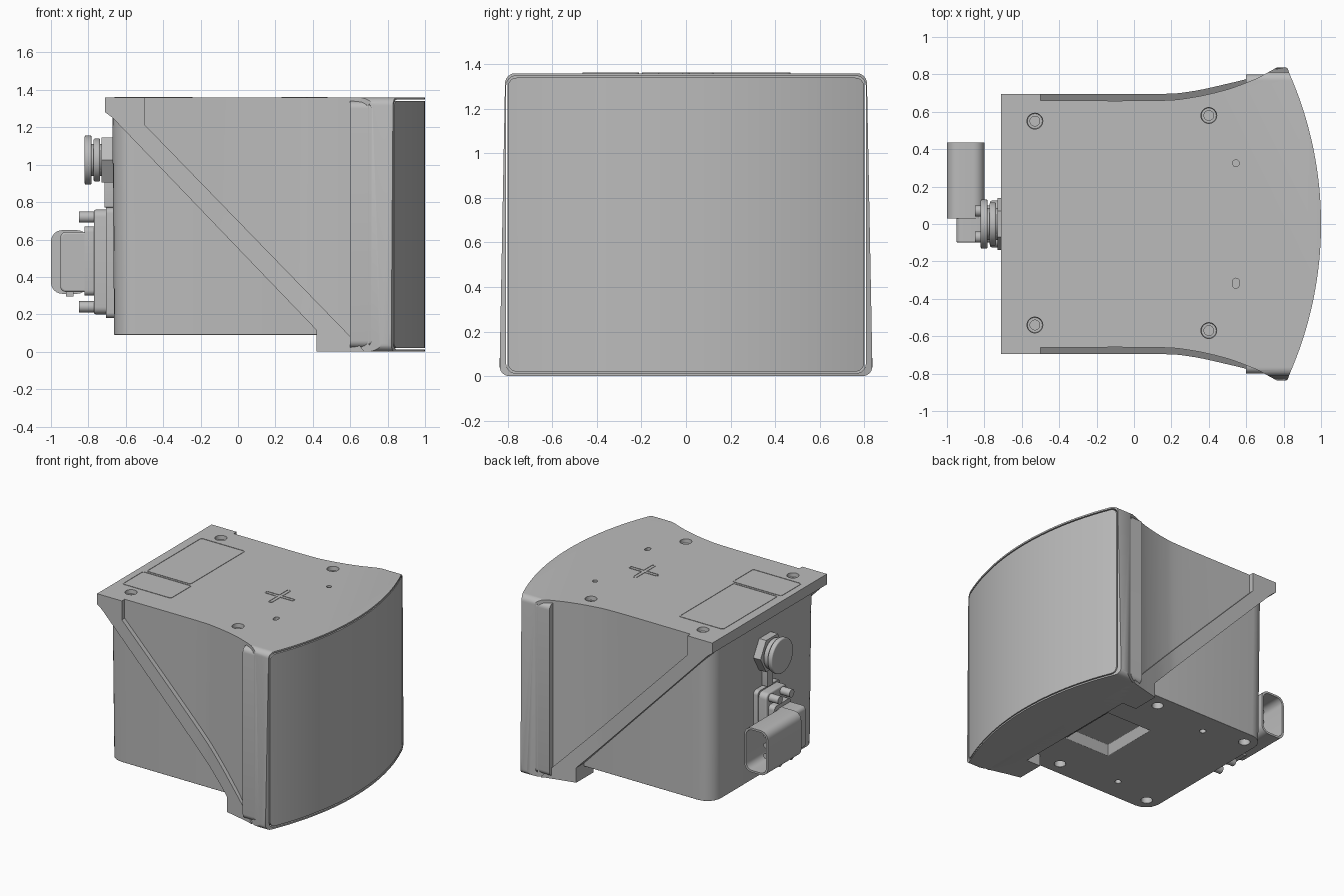
import bpy, bmesh, math
from mathutils import Vector

if "Cube" in bpy.data.objects:
    bpy.data.objects.remove(bpy.data.objects["Cube"], do_unlink=True)

grey = bpy.data.materials.new("housing grey")
grey.use_nodes = True
colour = (0.5, 0.5, 0.5, 1)
grey.diffuse_color = colour
grey.node_tree.nodes["Principled BSDF"].inputs["Base Color"].default_value = colour


def prism(name, pts, axis, lo, hi, taper=1.0):
    """Extrude a closed 2D outline along an axis; taper scales the low end."""
    place = {"x": lambda a, b, h: (h, a, b),
             "y": lambda a, b, h: (a, h, b),
             "z": lambda a, b, h: (a, b, h)}[axis]
    n = len(pts)
    ca, cb = sum(p[0] for p in pts) / n, sum(p[1] for p in pts) / n
    bm = bmesh.new()
    low = [bm.verts.new(place(ca + (a - ca) * taper, cb + (b - cb) * taper, lo)) for a, b in pts]
    high = [bm.verts.new(place(a, b, hi)) for a, b in pts]
    bm.faces.new(low)
    bm.faces.new(high)
    for i in range(n):
        j = (i + 1) % n
        bm.faces.new((low[i], low[j], high[j], high[i]))
    bmesh.ops.recalc_face_normals(bm, faces=bm.faces)
    mesh = bpy.data.meshes.new(name)
    bm.to_mesh(mesh)
    bm.free()
    obj = bpy.data.objects.new(name, mesh)
    bpy.context.collection.objects.link(obj)
    mesh.materials.append(grey)
    return obj


def rounded(corners, r, steps=6):
    """Round the corners of a convex outline."""
    out = []
    for i, c in enumerate(corners):
        c = Vector(c)
        p = c + (Vector(corners[i - 1]) - c).normalized() * r
        q = c + (Vector(corners[(i + 1) % len(corners)]) - c).normalized() * r
        k = 0.45  # blend towards a circular corner
        for s in range(steps + 1):
            t = s / steps
            u = p.lerp(c, 1 - k), q.lerp(c, 1 - k)
            out.append(tuple(p * (1 - t) ** 3 + u[0] * 3 * t * (1 - t) ** 2
                             + u[1] * 3 * t * t * (1 - t) + q * t ** 3))
    return out


def rect(a0, a1, b0, b1, r=0.0):
    c = [(a0, b0), (a1, b0), (a1, b1), (a0, b1)]
    return rounded(c, r) if r else c


def circle(a, b, r, n=32):
    return [(a + r * math.cos(math.tau * i / n), b + r * math.sin(math.tau * i / n)) for i in range(n)]


def combine(obj, tools, mode="DIFFERENCE"):
    """Apply booleans and drop the tools."""
    bpy.context.view_layer.objects.active = obj
    for tool in tools:
        m = obj.modifiers.new("cut", "BOOLEAN")
        m.operation, m.solver, m.object = mode, "EXACT", tool
        bpy.ops.object.modifier_apply(modifier=m.name)
        bpy.data.objects.remove(tool, do_unlink=True)


def bevel(obj, width, segments=3):
    m = obj.modifiers.new("bevel", "BEVEL")
    m.width, m.segments, m.limit_method = width, segments, "ANGLE"
    m.angle_limit = math.radians(50)


def smooth_path(pts, n=6):
    """Catmull-Rom curve through the points."""
    p = [Vector(q) for q in [pts[0]] + pts + [pts[-1]]]
    out = []
    for i in range(1, len(p) - 2):
        for s in range(n):
            t = s / n
            out.append(0.5 * (2 * p[i] + (p[i + 1] - p[i - 1]) * t
                              + (2 * p[i - 1] - 5 * p[i] + 4 * p[i + 1] - p[i + 2]) * t * t
                              + (3 * p[i] - p[i - 1] - 3 * p[i + 1] + p[i + 2]) * t ** 3))
    return [tuple(v) for v in out] + [tuple(pts[-1])]


def arc(half, n=48):
    """Convex front curve of radius 2 between -half and half."""
    a = math.asin(half / 2)
    return [(2 * math.cos(a * (2 * i / n - 1)) - 1, 2 * math.sin(a * (2 * i / n - 1))) for i in range(n + 1)]


def plan(back, side):
    """Plan outline: straight back, flared sides, curved front."""
    s = [(back, side[0][1])] + smooth_path(side) + [(0.77, 0.84), (0.82, 0.835)]
    return [(x, -y) for x, y in s] + arc(0.83)[1:-1] + s[::-1]


H = 1.36

def envelope():
    return prism("envelope", rounded([(-0.838, 0), (0.838, 0), (0.812, H), (-0.812, H)], 0.045), "x", -1, 1.2)


# Upper housing with flared sides
upper = prism("upper_housing", plan(-0.6, [(-0.5, 0.66), (0.1, 0.66), (0.3, 0.675), (0.5, 0.72), (0.66, 0.78)]), "z", 0, H)
combine(upper, [prism("wedge", [(-0.6, H + 0.1), (-0.6, 1.22), (0.5, 0.07), (0.5, -0.1), (1.2, -0.1), (1.2, H + 0.1)], "y", -1, 1),
                envelope()], "INTERSECT")

# Diagonal mating flange with the rear lip
flange = prism("diagonal_flange", plan(-0.71, [(-0.6, 0.695), (0.1, 0.695), (0.3, 0.708), (0.5, 0.75), (0.64, 0.785)]), "z", 0, H)
combine(flange, [prism("strip", [(-0.8, H + 0.1), (-0.71, 1.28), (-0.67, 1.25), (0.42, 0.115), (0.42, -0.1),
                                 (0.68, -0.1), (0.67, 0.01), (-0.5, 1.215), (-0.5, H + 0.1)], "y", -1, 1),
                 envelope()], "INTERSECT")

# Open space between the two feet, and the frame for the front panel
combine(upper, [prism("gap", rect(0.3, 0.54, -0.52, 0.52), "z", -0.1, 0.1),
                prism("frame", rect(-0.808, 0.808, 0.012, H - 0.012, 0.045), "x", 0.7, 1.2)])
combine(flange, [prism("gap", rect(0.3, 0.54, -0.52, 0.52), "z", -0.1, 0.1)])

# Curved front panel
panel = prism("front_panel", rect(-0.8, 0.8, 0.02, H - 0.02, 0.04), "x", 0.6, 1.2)
combine(panel, [prism("curve", [(0.5, -0.83)] + arc(0.83) + [(0.5, 0.83)], "z", -0.1, 1.5)], "INTERSECT")

# Lower housing
lower = prism("lower_housing", rect(-0.672, 0.62, -0.645, 0.645, 0.12), "z", 0.09, 1.3, 0.985)
cuts = [prism("recess", rect(0.07, 0.41, -0.2, 0.2), "z", 0.0, 0.16, 1.35)]
for y in (-1, 1):
    for x, yy, r in ((0.23, 0.53, 0.04), (-0.56, 0.53, 0.04), (-0.24, 0.46, 0.022)):
        cuts.append(prism("hole", circle(x, y * yy, r), "z", 0, 0.15))
combine(lower, cuts)
bevel(lower, 0.015)

# Mounting holes in the top
for x, y in ((-0.53, 0.55), (-0.53, -0.54), (0.4, 0.58), (0.4, -0.57)):
    for part in (upper, flange):
        combine(part, [prism("sink", circle(x, y, 0.047), "z", H - 0.03, H + 0.05, 0.85)])
        combine(part, [prism("hole", circle(x, y, 0.026), "z", H - 0.08, H + 0.05)])
combine(upper, [prism("pin_hole", circle(0.545, 0.325, 0.018), "z", H - 0.05, 1.5),
                prism("pin_slot", rect(0.527, 0.563, -0.343, -0.29, 0.017), "z", H - 0.05, 1.5)])

# Raised label borders and cross on the top
def border(name, x0, x1, y0, y1, w=0.006):
    b = prism(name, rect(x0, x1, y0, y1, 0.02), "z", H - 0.01, H + 0.003)
    combine(b, [prism("inner", rect(x0 + w, x1 - w, y0 + w, y1 - w, 0.016), "z", 1, 1.5)])

border("large_label_border", -0.643, -0.265, -0.197, 0.47)
border("small_label_border", -0.66, -0.243, -0.465, -0.212)

def cross(name, arm, w, lo, hi):
    c = prism(name, rect(0.355 - arm, 0.355 + arm, -w, w, w * 0.9), "z", lo, hi)
    combine(c, [prism("bar", rect(0.355 - w, 0.355 + w, -arm, arm, w * 0.9), "z", lo, hi)], "UNION")
    return c

mark = cross("centre_cross", 0.123, 0.016, H - 0.01, H + 0.003)
combine(mark, [cross("cross_core", 0.118, 0.011, H - 0.05, H + 0.05)])

# Round vent cap on the rear wall
for i, (r, x0, x1) in enumerate(((0.105, -0.73, -0.64), (0.085, -0.8, -0.72), (0.115, -0.772, -0.737), (0.132, -0.82, -0.783))):
    bevel(prism(f"vent_cap_ring_{i}", circle(0, 1.025, r, 48), "x", x0, x1), 0.008)
prism("vent_nut", circle(0, 1.025, 0.14, 6), "x", -0.73, -0.66)
prism("vent_tab", rect(-0.035, 0.035, 0.77, 0.95, 0.01), "x", -0.715, -0.65)

# Connector mounting plates and bolts
prism("connector_base", rect(-0.135, 0.135, 0.18, 0.77, 0.03), "x", -0.705, -0.64)
bevel(prism("connector_plate", rect(-0.125, 0.125, 0.2, 0.76, 0.04), "x", -0.77, -0.69), 0.01)
prism("connector_neck", rect(-0.1, 0.1, 0.3, 0.67, 0.03), "x", -0.82, -0.75)
for y in (-0.07, 0.07):
    for z in (0.24, 0.72):
        prism("plate_bolt", circle(y, z, 0.03, 16), "x", -0.85, -0.76)

# Elbow connector with a hollow shell opening sideways
bevel(prism("connector_body", rect(-0.95, -0.79, 0.32, 0.64, 0.03), "y", -0.1, 0.06), 0.01)
shell = prism("connector_shell", rect(-1.0, -0.8, 0.31, 0.65, 0.06), "y", 0.03, 0.435)
combine(shell, [prism("bore", rect(-0.985, -0.815, 0.325, 0.635, 0.05), "y", 0.1, 0.5)])
for z in (0.4, 0.48, 0.56):
    prism("contact_pin", circle(-0.9, z, 0.02, 12), "y", 0.08, 0.32)
prism("shell_key", rect(-0.92, -0.88, 0.295, 0.33), "y", 0.0, 0.12)

# Smooth curved walls, keep real edges sharp
for obj in bpy.context.collection.objects:
    if obj.type == "MESH" and grey.name in obj.data.materials:
        bpy.ops.object.select_all(action="DESELECT")
        obj.select_set(True)
        bpy.context.view_layer.objects.active = obj
        bpy.ops.object.shade_smooth_by_angle(angle=math.radians(30))
